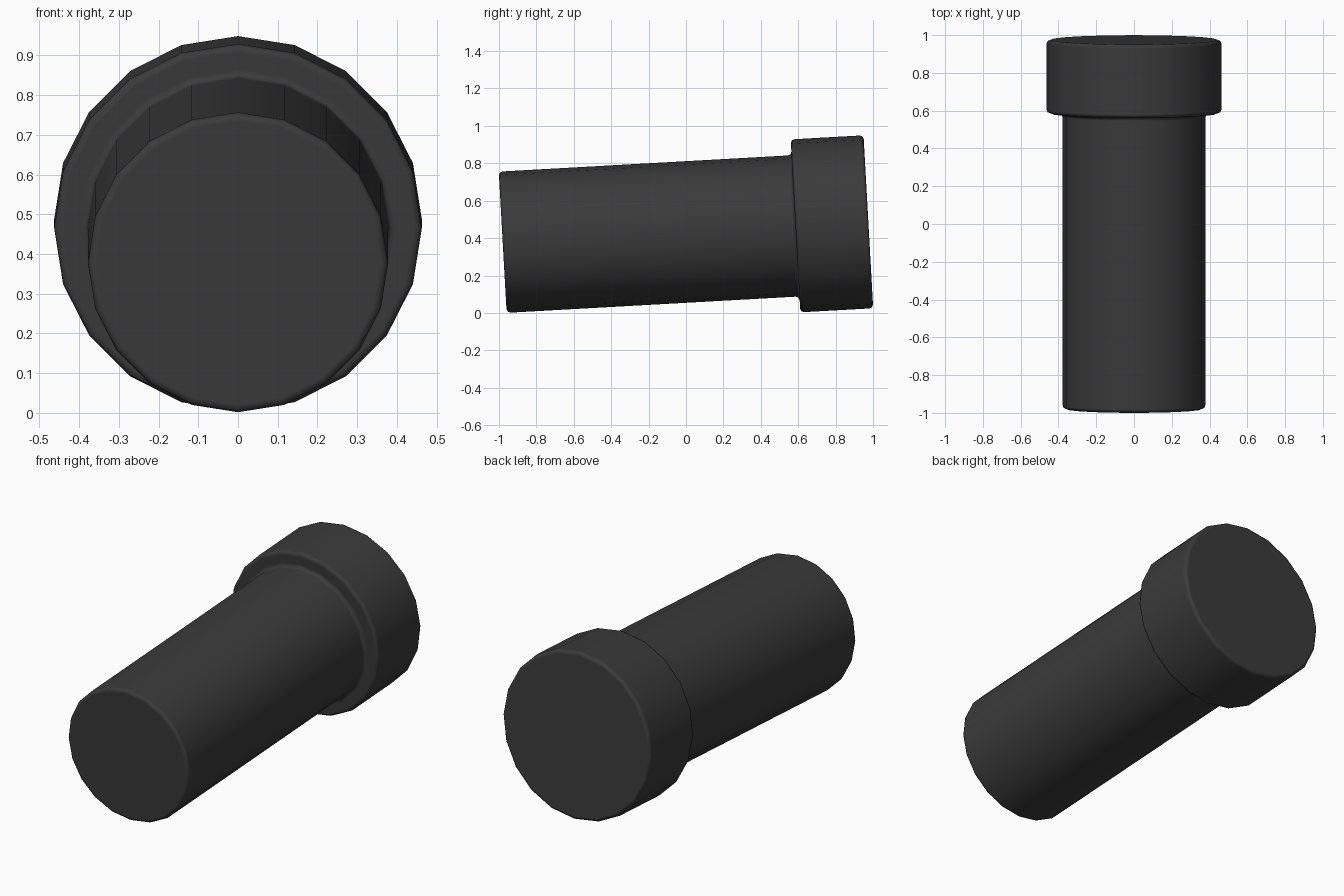
import bpy, bmesh
from math import radians, pi
from mathutils import Matrix

SIDES = 20
TILT = radians(3.2)
LENGTH = 1.958
HEAD_START = 1.568
SHAFT_R, HEAD_R = 0.378, 0.463

cube = bpy.data.objects.get("Cube")
if cube:
    bpy.data.objects.remove(cube, do_unlink=True)

# Dark rubber colour
rubber = bpy.data.materials.new("charcoal")
rubber.use_nodes = True
colour = (0.043, 0.043, 0.043, 1)
rubber.diffuse_color = colour
bsdf = rubber.node_tree.nodes["Principled BSDF"]
bsdf.inputs["Base Color"].default_value = colour
bsdf.inputs["Roughness"].default_value = 0.7

# Profile of shaft and collar, as (radius, distance along the axis)
profile = [(0, 0), (SHAFT_R, 0), (SHAFT_R, HEAD_START),
           (HEAD_R, HEAD_START), (HEAD_R, LENGTH), (0, LENGTH)]

bm = bmesh.new()
verts = [bm.verts.new((0, y, r)) for r, y in profile]
edges = [bm.edges.new(pair) for pair in zip(verts, verts[1:])]
bmesh.ops.spin(bm, geom=verts + edges, cent=(0, 0, 0), axis=(0, 1, 0),
               angle=2 * pi, steps=SIDES, use_merge=True)
bmesh.ops.remove_doubles(bm, verts=bm.verts, dist=0.0001)
# Turn the triangle fans at both ends into single flat caps
bmesh.ops.dissolve_verts(bm, verts=[v for v in bm.verts if v.co.xz.length < 0.001])
bmesh.ops.recalc_face_normals(bm, faces=bm.faces)
bm.transform(Matrix.Translation((0, -0.98, 0.378)) @ Matrix.Rotation(TILT, 4, "X"))

mesh = bpy.data.meshes.new("capped_handle")
bm.to_mesh(mesh)
bm.free()
mesh.materials.append(rubber)
handle = bpy.data.objects.new("capped_handle", mesh)
bpy.context.collection.objects.link(handle)

# Smooth sides with softened rims
bpy.ops.object.select_all(action="DESELECT")
handle.select_set(True)
bpy.context.view_layer.objects.active = handle
bpy.ops.object.shade_smooth_by_angle(angle=radians(40))
bevel = handle.modifiers.new("soft_rims", "BEVEL")
bevel.width = 0.02
bevel.segments = 2
bevel.limit_method = "ANGLE"
bevel.angle_limit = radians(40)
bevel.harden_normals = True
